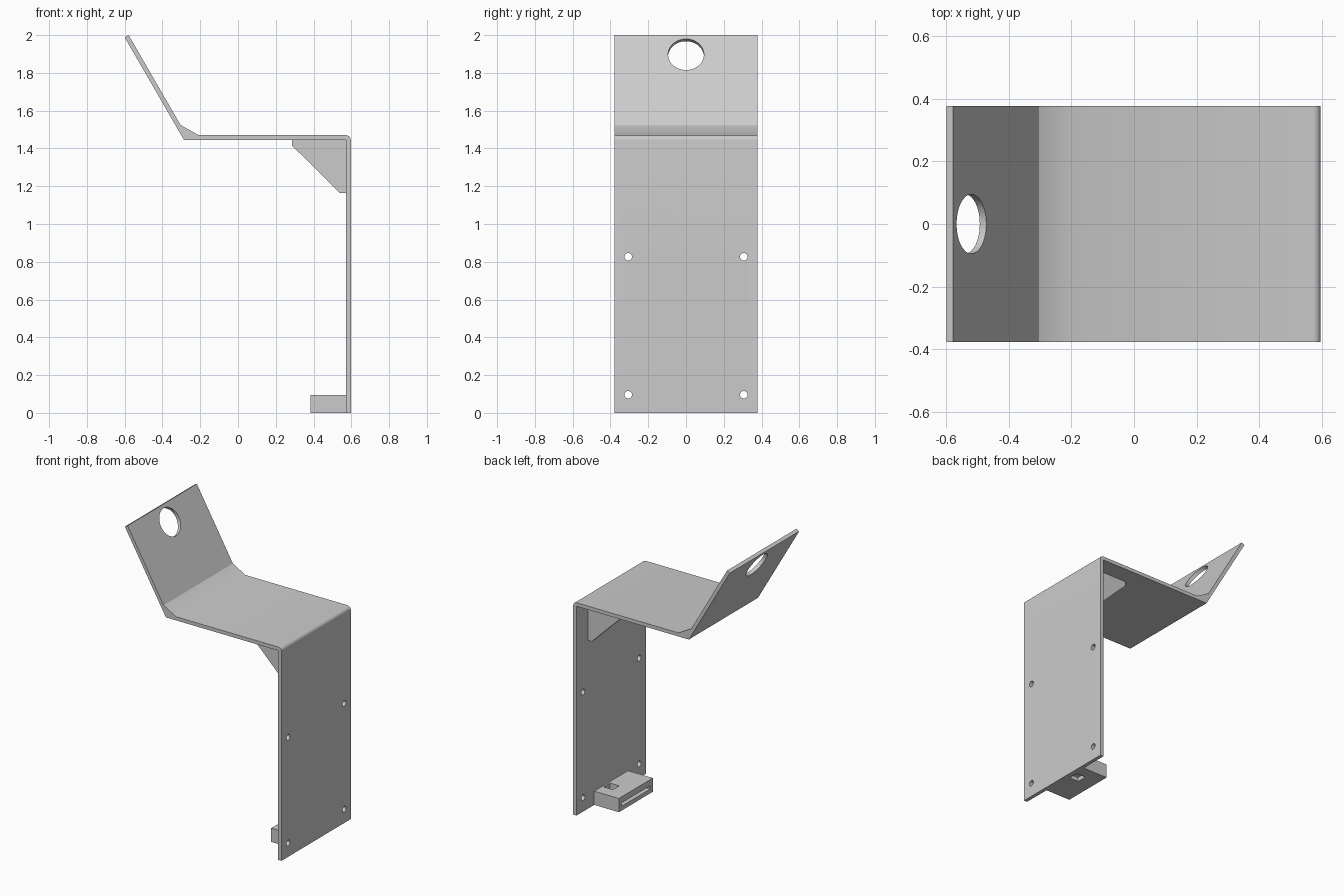
import bpy, bmesh, math
from mathutils import Vector

old = bpy.data.objects.get("Cube")
if old:
    bpy.data.objects.remove(old, do_unlink=True)

grey = bpy.data.materials.new("plain_grey")
grey.use_nodes = True
colour = (0.6, 0.6, 0.6, 1)
grey.diffuse_color = colour
grey.node_tree.nodes["Principled BSDF"].inputs["Base Color"].default_value = colour


def extrude_profile(name, points, y0, y1):
    """Solid made by sweeping an (x, z) outline along y."""
    bm = bmesh.new()
    face = bm.faces.new([bm.verts.new((x, y0, z)) for x, z in points])
    swept = bmesh.ops.extrude_face_region(bm, geom=[face])["geom"]
    verts = [v for v in swept if isinstance(v, bmesh.types.BMVert)]
    bmesh.ops.translate(bm, verts=verts, vec=(0, y1 - y0, 0))
    bmesh.ops.recalc_face_normals(bm, faces=bm.faces)
    mesh = bpy.data.meshes.new(name)
    bm.to_mesh(mesh)
    bm.free()
    mesh.materials.append(grey)
    obj = bpy.data.objects.new(name, mesh)
    bpy.context.collection.objects.link(obj)
    return obj


def box(name, x0, x1, y0, y1, z0, z1):
    return extrude_profile(name, [(x0, z0), (x1, z0), (x1, z1), (x0, z1)], y0, y1)


def rod(centre, radius, tilt):
    """Round cutter whose axis leans from z towards +x by the tilt angle."""
    bpy.ops.mesh.primitive_cylinder_add(vertices=48, radius=radius, depth=0.2,
                                        location=centre, rotation=(0, tilt, 0))
    obj = bpy.context.object
    obj.data.materials.append(grey)
    return obj


def cut(target, cutters):
    bpy.ops.object.select_all(action='DESELECT')
    target.select_set(True)
    bpy.context.view_layer.objects.active = target
    for cutter in cutters:
        cutter.hide_render = True
        mod = target.modifiers.new("cut", 'BOOLEAN')
        mod.operation, mod.solver, mod.object = 'DIFFERENCE', 'EXACT', cutter
        bpy.ops.object.modifier_apply(modifier=mod.name)
        bpy.data.objects.remove(cutter, do_unlink=True)
    bpy.ops.object.shade_smooth_by_angle(angle=math.radians(30))


# Bent sheet: slanted tab, flat shelf, rounded bend and upright plate
RIGHT, INNER, TOP, UNDER, HALF = 0.597, 0.572, 1.47, 1.445, 0.378
bend = RIGHT - INNER
arc = [(INNER + bend * math.sin(a), UNDER + bend * math.cos(a))
       for a in (math.pi / 2 * i / 8 for i in range(9))]
outline = [(-0.6, 1.988), (-0.579, 2.0), (-0.304, 1.524), (-0.208, TOP)] + arc
outline += [(RIGHT, 0), (INNER, 0), (INNER, UNDER), (-0.286, UNDER)]
sheet = extrude_profile("bent_sheet", outline, -HALF, HALF)

# Large hole in the tab, four screw holes in the upright
holes = [rod((-0.529, 0, 1.892), 0.095, math.radians(60))]
for y in (-0.306, 0.306):
    for z in (0.096, 0.826):
        holes.append(rod((RIGHT, y, z), 0.02, math.pi / 2))
cut(sheet, holes)

# Pair of gussets in the bend
gusset = [(0.286, UNDER), (INNER, UNDER), (INNER, 1.163), (0.541, 1.163), (0.286, 1.415)]
for side, y0 in (("right", -0.255), ("left", 0.23)):
    extrude_profile(side + "_gusset", gusset, y0, y0 + 0.025)

# Foot block with a slot in its end and a square hole through it
foot = box("foot_block", 0.383, INNER, -0.185, 0.185, 0, 0.095)
cut(foot, [box("slot_cutter", 0.3, 0.54, -0.155, 0.155, 0.03, 0.052),
           box("square_cutter", 0.49, 0.56, 0.03, 0.1, -0.1, 0.2)])
